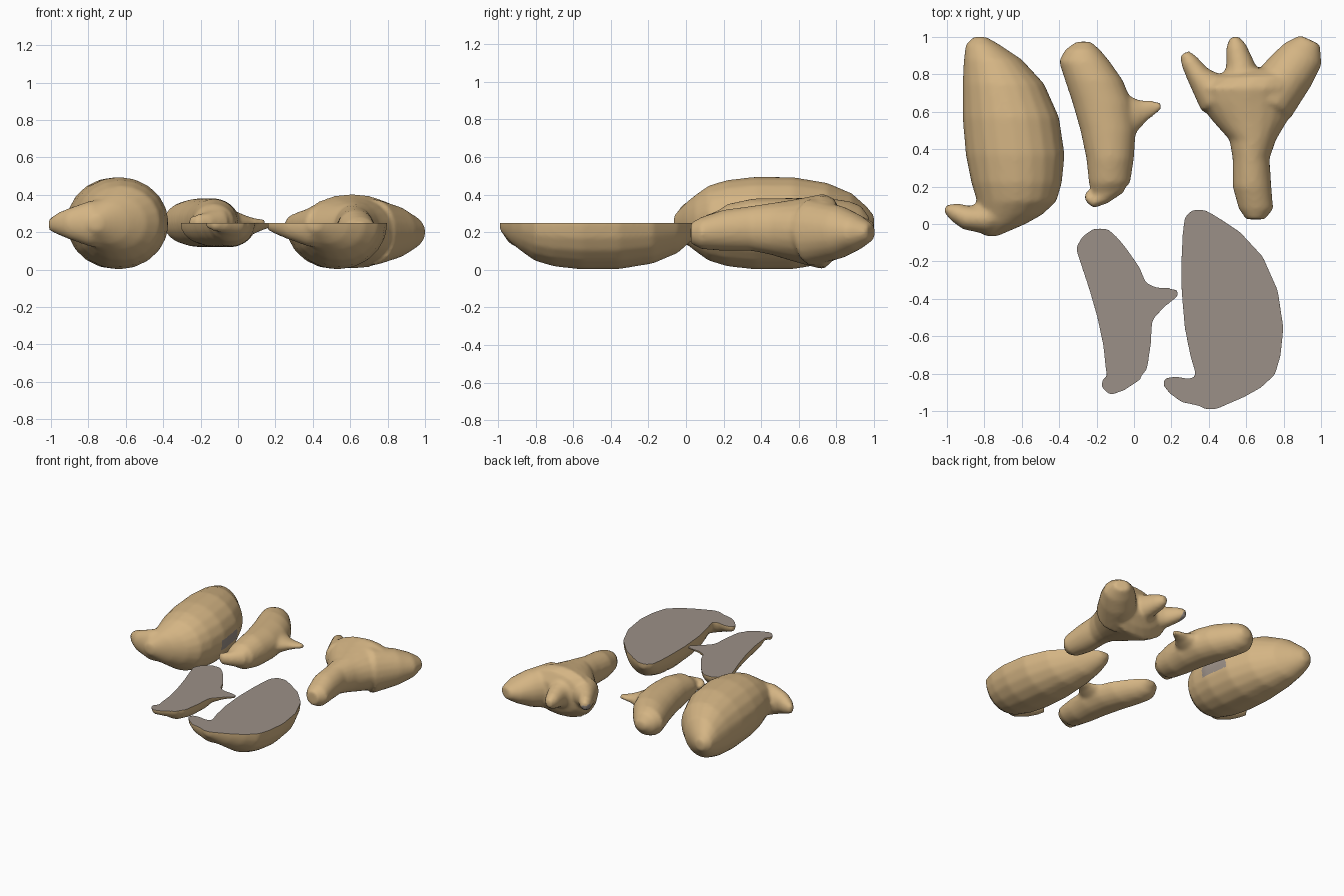
import bpy, bmesh, math
from mathutils import Vector

if "Cube" in bpy.data.objects:
    bpy.data.objects.remove(bpy.data.objects["Cube"])


def material(name, rgb):
    m = bpy.data.materials.new(name)
    m.diffuse_color = (*rgb, 1)
    m.use_nodes = True
    m.node_tree.nodes["Principled BSDF"].inputs["Base Color"].default_value = m.diffuse_color
    return m


TAN = material("tan", (0.66, 0.46, 0.23))
GREY = material("grey brown", (0.33, 0.28, 0.245))


def loft(bm, stations, across=None, sides=20):
    """Closed tube through stations (x, y, z, half width, half height)."""
    rings = []
    for i, (x, y, z, w, h) in enumerate(stations):
        a, b = stations[max(i - 1, 0)], stations[min(i + 1, len(stations) - 1)]
        d = Vector((b[0] - a[0], b[1] - a[1], 0)).normalized()
        side = across or Vector((d.y, -d.x, 0))
        rings.append([bm.verts.new(Vector((x, y, z)) + side * w * math.cos(t)
                                   + Vector((0, 0, h * math.sin(t))))
                      for t in (2 * math.pi * k / sides for k in range(sides))])
    faces = [bm.faces.new(rings[0]), bm.faces.new(rings[-1])]
    for r, s in zip(rings, rings[1:]):
        for k in range(sides):
            j = (k + 1) % sides
            faces.append(bm.faces.new((r[k], r[j], s[j], s[k])))
    bmesh.ops.recalc_face_normals(bm, faces=faces)


def body(bm, rows):
    """Body from slices (y, x0, x1, z0, z1)."""
    loft(bm, [((a + b) / 2, y, (c + d) / 2, (b - a) / 2, (d - c) / 2)
              for y, a, b, c, d in rows], Vector((1, 0, 0)))


def finish(me):
    me.shade_smooth()
    me.set_sharp_from_angle(angle=math.radians(50))


def make(name, rows, limbs, patch):
    """Blend a body and its limbs into one smooth solid."""
    bm = bmesh.new()
    body(bm, rows)
    for limb in limbs:
        loft(bm, limb)
    me = bpy.data.meshes.new(name)
    bm.to_mesh(me)
    bm.free()
    ob = bpy.data.objects.new(name, me)
    bpy.context.collection.objects.link(ob)
    r = ob.modifiers.new("blend", 'REMESH')
    r.mode, r.voxel_size = 'VOXEL', 0.014
    s = ob.modifiers.new("soften", 'SMOOTH')
    s.factor, s.iterations = 0.5, 6
    dg = bpy.context.evaluated_depsgraph_get()
    out = bpy.data.meshes.new_from_object(ob.evaluated_get(dg))
    ob.modifiers.clear()
    ob.data = out
    out.materials.clear()
    out.materials.append(TAN)
    out.materials.append(GREY)
    for p in out.polygons:
        p.material_index = int(patch(p.center))
    finish(out)
    return ob


def half(src, name, dx, dy):
    """Lower half of a piece, moved, with a flat grey cut."""
    bm = bmesh.new()
    bm.from_mesh(src.data)
    for f in bm.faces:
        f.material_index = 0
    cut = bmesh.ops.bisect_plane(bm, geom=bm.verts[:] + bm.edges[:] + bm.faces[:],
                                 plane_co=(0, 0, 0.25), plane_no=(0, 0, 1),
                                 clear_outer=True)
    rim = [e for e in bm.edges if e.is_boundary]
    new = bmesh.ops.triangle_fill(bm, edges=rim, use_beauty=True, normal=(0, 0, 1))
    for f in new["geom"]:
        if isinstance(f, bmesh.types.BMFace):
            f.material_index = 1
            if f.normal.z < 0:
                f.normal_flip()
    bmesh.ops.translate(bm, vec=(dx, dy, 0), verts=bm.verts)
    me = bpy.data.meshes.new(name)
    bm.to_mesh(me)
    bm.free()
    me.materials.append(TAN)
    me.materials.append(GREY)
    finish(me)
    bpy.context.collection.objects.link(bpy.data.objects.new(name, me))


def even(rows, zc):
    return [(y, a, b, zc - h, zc + h) for y, a, b, h in rows]


# Large pod with a beak
large = make("large_pod", even([
    (1.0, -.86, -.79, .04), (.96, -.90, -.72, .09), (.88, -.91, -.60, .16),
    (.75, -.917, -.48, .215), (.57, -.917, -.40, .245), (.37, -.90, -.37, .247),
    (.22, -.87, -.385, .23), (.12, -.84, -.415, .20), (.05, -.83, -.49, .15),
    (0, -.82, -.58, .11), (-.065, -.80, -.73, .04)], .248), [[
        (-1.01, .085, .24, .02, .03), (-.96, .065, .245, .05, .06),
        (-.9, .035, .245, .065, .085), (-.8, .025, .245, .085, .12),
        (-.65, .1, .245, .1, .15)]],
    lambda c: c.x > -.43 and abs(c.y - .45) < .12 and .19 < c.z < .27)

# Small pod with a tail and a thin spur
small = make("small_pod", even([
    (.975, -.31, -.23, .03), (.93, -.37, -.18, .09), (.87, -.402, -.13, .115),
    (.77, -.37, -.06, .13), (.65, -.33, -.01, .132), (.5, -.287, .01, .132),
    (.35, -.255, .0, .128), (.22, -.242, -.02, .10), (.15, -.22, -.09, .05)], .25), [
        [(-.1, .22, .25, .07, .08), (-.17, .145, .25, .045, .055),
         (-.22, .118, .25, .035, .045), (-.245, .14, .25, .025, .035),
         (-.25, .175, .25, .012, .02)],
        [(-.12, .57, .25, .17, .1), (-.02, .585, .25, .11, .065),
         (.05, .605, .25, .06, .035), (.10, .622, .25, .04, .022),
         (.145, .632, .25, .024, .017)]],
    lambda c: False)

# Branched three-fingered piece
make("branched_piece", [
    (.025, .60, .70, .14, .25), (.08, .56, .745, .11, .28), (.2, .527, .735, .10, .32),
    (.35, .527, .725, .10, .34), (.45, .51, .76, .08, .355), (.55, .42, .82, .05, .37),
    (.65, .34, .87, .022, .388), (.73, .31, .91, .002, .405),
    (.785, .40, .90, .05, .38), (.83, .55, .87, .12, .30)], [
        [(.45, .68, .23, .12, .12), (.345, .79, .235, .065, .08),
         (.295, .87, .24, .048, .055), (.27, .915, .24, .025, .03)],
        [(.57, .68, .22, .13, .15), (.57, .85, .22, .078, .09),
         (.545, .95, .22, .055, .06), (.535, 1.0, .22, .025, .03)],
        [(.72, .66, .2, .15, .18), (.84, .82, .2, .135, .14),
         (.905, .91, .2, .115, .095), (.94, .985, .2, .06, .045)]],
    lambda c: c.x < .30 and c.y > .86 and c.z < .25)

# Cut halves of both pods
half(large, "large_pod_half", 1.17, -.925)
half(small, "small_pod_half", .09, -1.0)
